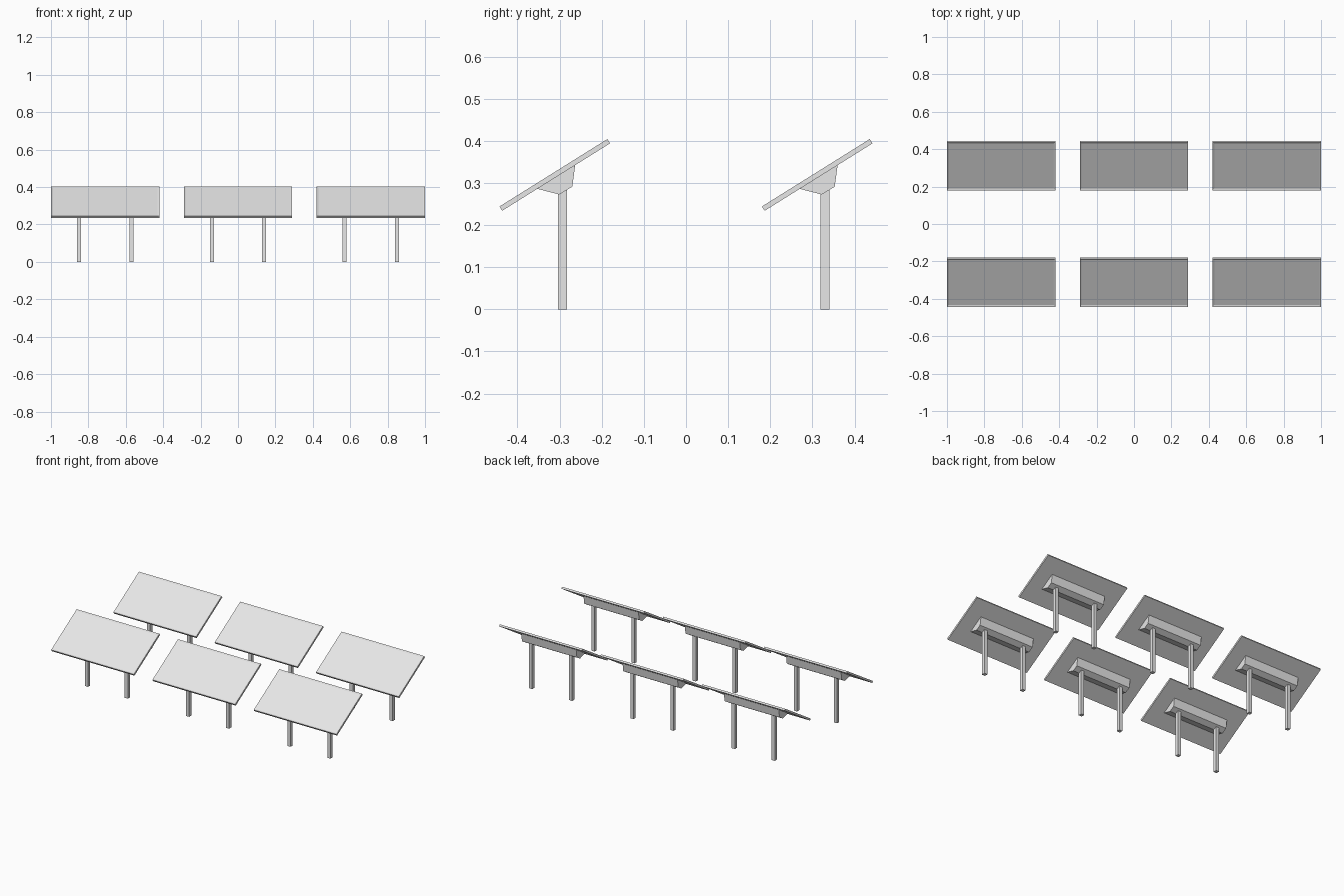
import bpy, bmesh, math
from mathutils import Matrix, Vector

if "Cube" in bpy.data.objects:
    bpy.data.objects.remove(bpy.data.objects["Cube"])

grey = bpy.data.materials.new("light_grey")
grey.diffuse_color = (0.8, 0.8, 0.8, 1)
grey.use_nodes = True
grey.node_tree.nodes["Principled BSDF"].inputs["Base Color"].default_value = grey.diffuse_color

TILT = Matrix.Rotation(math.radians(32), 4, 'X')
PANEL_Z = 0.319


def finish(bm, name):
    bmesh.ops.recalc_face_normals(bm, faces=bm.faces)
    me = bpy.data.meshes.new(name)
    bm.to_mesh(me)
    bm.free()
    me.materials.append(grey)
    return me


def box(size, centre):
    bm = bmesh.new()
    bmesh.ops.create_cube(bm, size=1)
    bmesh.ops.scale(bm, vec=size, verts=bm.verts)
    bmesh.ops.translate(bm, vec=centre, verts=bm.verts)
    return bm


# Tilted panel: slab with a raised rim around a slightly sunken face
bm = box((0.58, 0.302, 0.012), (0, 0, 0))
top = max(bm.faces, key=lambda f: f.calc_center_median().z)
bmesh.ops.inset_region(bm, faces=[top], thickness=0.014)
bmesh.ops.translate(bm, vec=(0, 0, -0.004), verts=top.verts)
bmesh.ops.transform(bm, matrix=TILT, verts=bm.verts)
panel = finish(bm, "panel")

# Mounting beam: side profile (y, z relative to panel centre) extruded along x
bm = bmesh.new()
profile = [(0.0485, 0.0232), (0.0415, -0.028), (0.0105, -0.0465), (-0.0415, -0.033)]
face = bm.faces.new([bm.verts.new((-0.1925, y, z)) for y, z in profile])
ext = bmesh.ops.extrude_face_region(bm, geom=[face])
bmesh.ops.translate(bm, vec=(0.385, 0, 0),
                    verts=[g for g in ext["geom"] if isinstance(g, bmesh.types.BMVert)])
beam = finish(bm, "mounting_beam")

# Square post standing on the ground, reaching into the beam
post = finish(box((0.022, 0.022, 0.288), (0, 0, 0.144)), "post")


def place(name, mesh, loc):
    ob = bpy.data.objects.new(name, mesh)
    ob.location = Vector(loc)
    bpy.context.collection.objects.link(ob)


# Two rows of three panels, each on a beam and two posts
for row, y in (("front", -0.3115), ("back", 0.3115)):
    for col, x in (("left", -0.71), ("middle", 0), ("right", 0.71)):
        tag = f"{row}_{col}"
        place(f"{tag}_panel", panel, (x, y, PANEL_Z))
        place(f"{tag}_mounting_beam", beam, (x, y, PANEL_Z))
        for side, dx in (("left", -0.14), ("right", 0.14)):
            place(f"{tag}_{side}_post", post, (x + dx, y + 0.0185, 0))
